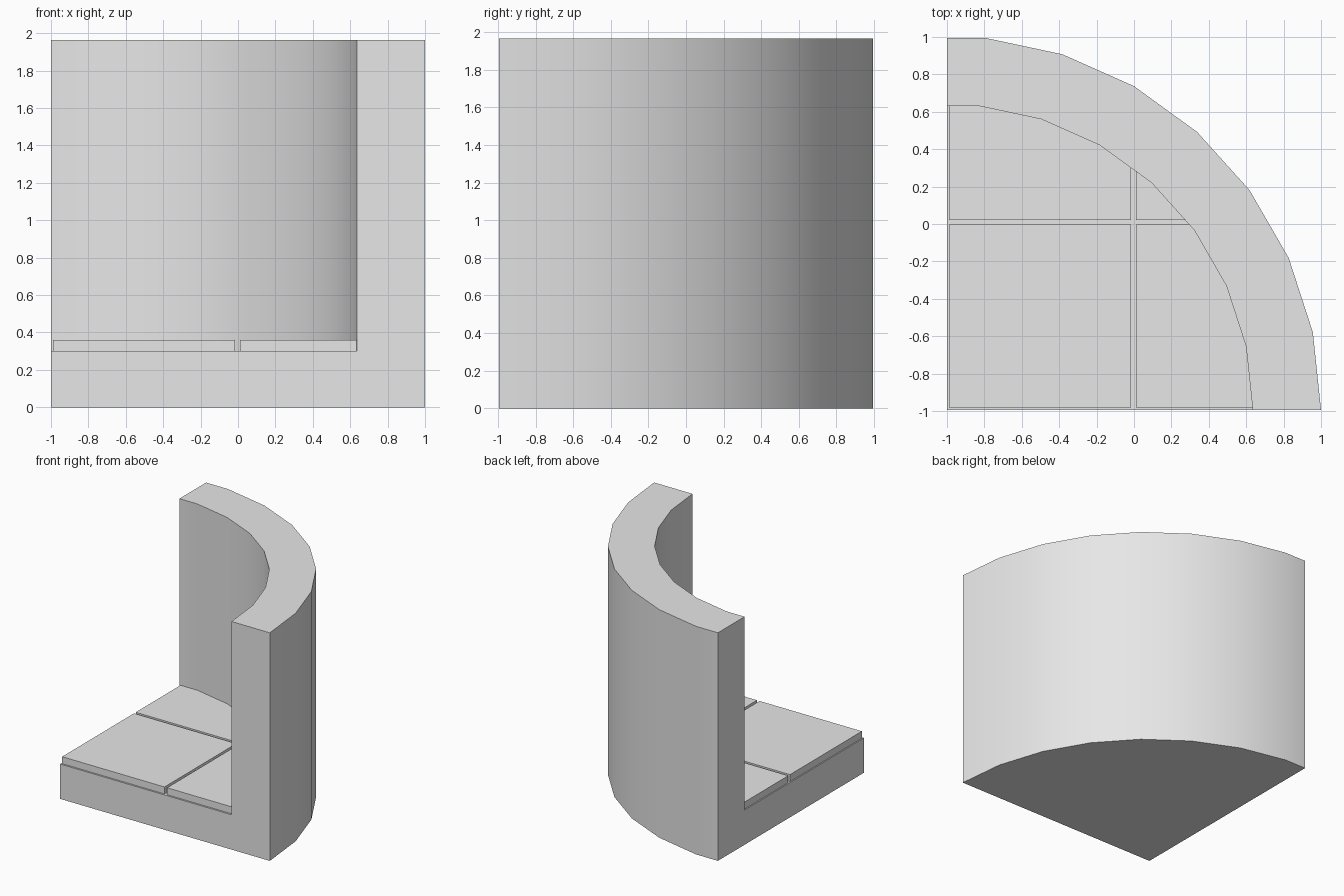
import bpy
import bmesh
from math import cos, sin, radians

cube = bpy.data.objects.get("Cube")
if cube:
    bpy.data.objects.remove(cube, do_unlink=True)

CX, CY = -1.0, -0.995          # corner of the quarter circle
OUTER, INNER = 2.0, 1.635      # wall radii
FLOOR, TILE_TOP, TOP = 0.30, 0.36, 1.965
STEP = 12                      # degrees per wall facet

stone = bpy.data.materials.new("grey stone")
stone.use_nodes = True
GREY = (0.8, 0.8, 0.8, 1)
stone.diffuse_color = GREY
stone.node_tree.nodes["Principled BSDF"].inputs["Base Color"].default_value = GREY


def arc(radius):
    """Faceted quarter arc, ending on the flat facet that crosses the side plane."""
    angles = [radians(a) for a in range(0, 90, STEP)]
    pts = [(CX + radius * cos(a), CY + radius * sin(a)) for a in angles]
    return pts + [(CX, pts[-1][1])]


def finish(bm, name):
    bmesh.ops.recalc_face_normals(bm, faces=bm.faces)
    mesh = bpy.data.meshes.new(name)
    bm.to_mesh(mesh)
    bm.free()
    mesh.materials.append(stone)
    obj = bpy.data.objects.new(name, mesh)
    bpy.context.collection.objects.link(obj)
    return obj


def ring(bm, pts, z):
    return [bm.verts.new((x, y, z)) for x, y in pts]


# Floor slab and curved wall in one piece
bm = bmesh.new()
out_low, out_top = ring(bm, arc(OUTER), 0), ring(bm, arc(OUTER), TOP)
in_low, in_top = ring(bm, arc(INNER), FLOOR), ring(bm, arc(INNER), TOP)
corner_low = bm.verts.new((CX, CY, 0))
corner_floor = bm.verts.new((CX, CY, FLOOR))
for a, b in ((out_low, out_top), (out_top, in_top), (in_top, in_low)):
    for i in range(len(a) - 1):
        bm.faces.new((a[i], a[i + 1], b[i + 1], b[i]))
bm.faces.new([corner_low] + out_low)
bm.faces.new([corner_floor] + in_low)
for i in (0, -1):
    bm.faces.new((corner_low, out_low[i], out_top[i], in_top[i], in_low[i], corner_floor))
wall = finish(bm, "curved_wall_and_floor")
bpy.context.view_layer.objects.active = wall
wall.select_set(True)
bpy.ops.object.shade_smooth_by_angle(angle=radians(30))
wall.select_set(False)


# Floor tiles, trimmed to the inner wall
def tile(name, x0, x1, y0, y1):
    bm = bmesh.new()
    bm.faces.new(ring(bm, [(CX, CY)] + arc(INNER), FLOOR))
    for co, no in (((x0, 0, 0), (-1, 0, 0)), ((x1, 0, 0), (1, 0, 0)),
                   ((0, y0, 0), (0, -1, 0)), ((0, y1, 0), (0, 1, 0))):
        bmesh.ops.bisect_plane(bm, geom=bm.verts[:] + bm.edges[:] + bm.faces[:],
                               plane_co=co, plane_no=no, clear_outer=True)
    solid = bmesh.ops.extrude_face_region(bm, geom=bm.faces[:], use_keep_orig=True)
    moved = [v for v in solid["geom"] if isinstance(v, bmesh.types.BMVert)]
    bmesh.ops.translate(bm, verts=moved, vec=(0, 0, TILE_TOP - FLOOR))
    finish(bm, name)


for side, x0, x1 in (("right", -0.99, -0.015), ("left", 0.01, 2)):
    for end, y0, y1 in (("front", -0.98, -0.002), ("back", 0.022, 2)):
        tile(f"floor_tile_{end}_{side}", x0, x1, y0, y1)
